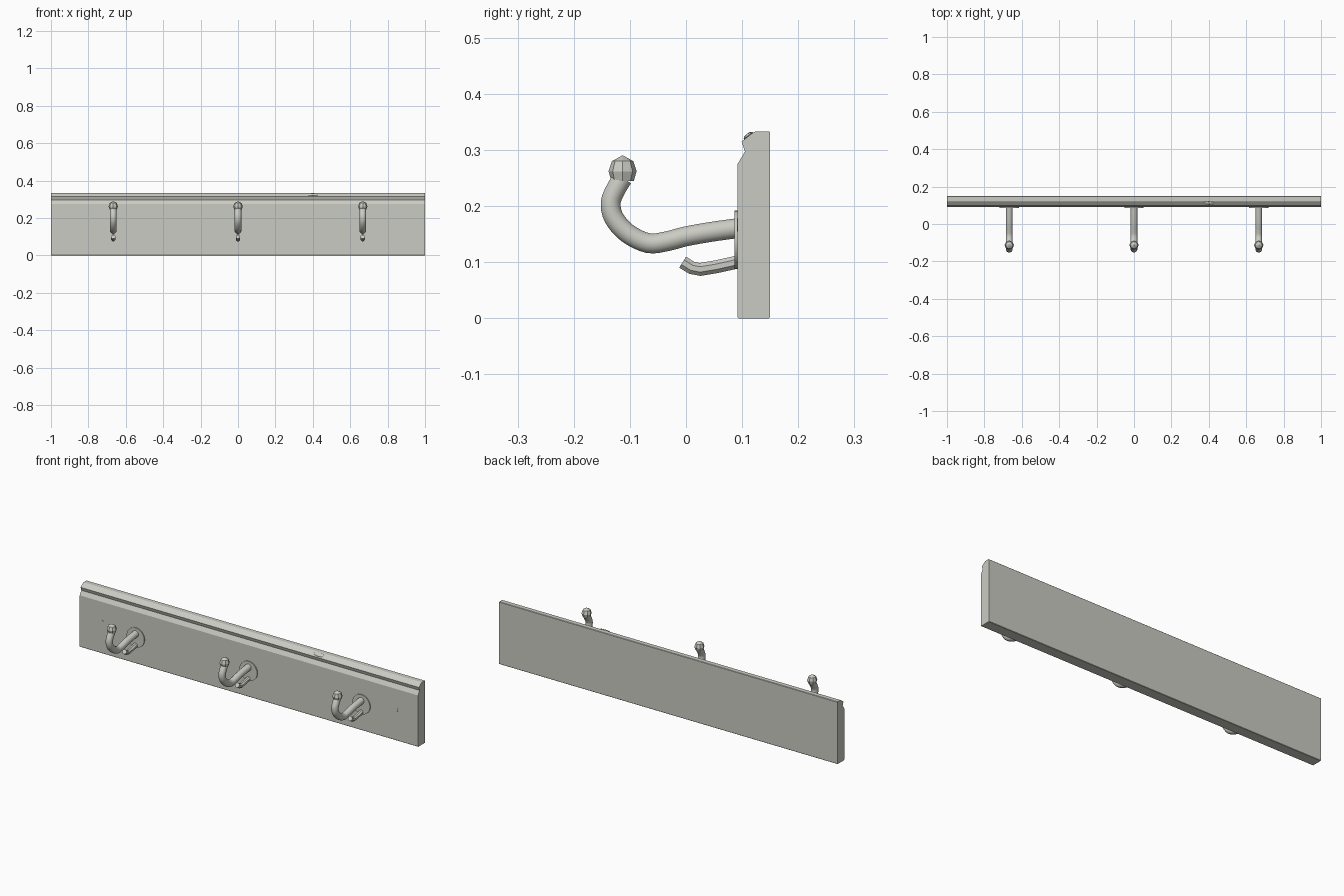
import bpy, bmesh, math
from mathutils import Vector, Matrix

if "Cube" in bpy.data.objects:
    bpy.data.objects.remove(bpy.data.objects["Cube"])

mat = bpy.data.materials.new("warm grey")
mat.diffuse_color = (0.60, 0.60, 0.55, 1)
mat.use_nodes = True
mat.node_tree.nodes["Principled BSDF"].inputs["Base Color"].default_value = mat.diffuse_color


def finish(bm, name, smooth=None):
    bmesh.ops.recalc_face_normals(bm, faces=bm.faces)
    me = bpy.data.meshes.new(name)
    bm.to_mesh(me)
    bm.free()
    me.materials.append(mat)
    ob = bpy.data.objects.new(name, me)
    bpy.context.collection.objects.link(ob)
    if smooth:
        bpy.ops.object.select_all(action='DESELECT')
        ob.select_set(True)
        bpy.context.view_layer.objects.active = ob
        bpy.ops.object.shade_smooth_by_angle(angle=math.radians(smooth))
    return ob


def loft(rings, name, smooth=None):
    """Skin a list of rings and cap both ends."""
    bm = bmesh.new()
    vs = [[bm.verts.new(p) for p in r] for r in rings]
    n = len(rings[0])
    for a, b in zip(vs, vs[1:]):
        for i in range(n):
            bm.faces.new((a[i], a[(i + 1) % n], b[(i + 1) % n], b[i]))
    bm.faces.new(vs[0])
    bm.faces.new(vs[-1])
    return finish(bm, name, smooth)


def spline(pts, steps):
    """Catmull-Rom samples through (y, z) points."""
    p = [Vector(q) for q in pts]
    p = [2 * p[0] - p[1]] + p + [2 * p[-1] - p[-2]]
    out = []
    for i in range(1, len(p) - 2):
        a, b, c, d = p[i - 1:i + 3]
        for k in range(steps):
            t = k / steps
            out.append(0.5 * (2 * b + (c - a) * t + (2 * a - 5 * b + 4 * c - d) * t * t
                              + (3 * b - a - 3 * c + d) * t ** 3))
    return out + [p[-2]]


def tube(x, pts, r, sides, steps, name, smooth):
    path = spline(pts, steps)
    rings = []
    for i, c in enumerate(path):
        t = (path[min(i + 1, len(path) - 1)] - path[max(i - 1, 0)]).normalized()
        ring = []
        for k in range(sides):
            a = 2 * math.pi * (k + 0.5) / sides
            u, v = r * math.cos(a), r * math.sin(a)
            ring.append((x + u, c.x - t.y * v, c.y + t.x * v))
        rings.append(ring)
    return loft(rings, name, smooth)


def disc(x, z, r, y0, y1, sides, name):
    bm = bmesh.new()
    m = Matrix.Translation((x, (y0 + y1) / 2, z)) @ Matrix.Rotation(math.pi / 2, 4, 'X')
    bmesh.ops.create_cone(bm, cap_ends=True, segments=sides, radius1=r, radius2=r,
                          depth=y1 - y0, matrix=m)
    return finish(bm, name, 40)


# moulded backboard
profile = [(0.15, 0.002), (0.15, 0.331), (0.148, 0.333), (0.124, 0.333), (0.117, 0.329),
           (0.099, 0.315), (0.105, 0.297), (0.092, 0.275), (0.092, 0.002), (0.094, 0),
           (0.148, 0)]
loft([[(x, y, z) for y, z in profile] for x in (-1, 1)], "backboard")

# three coat hooks
arm = [(0.095, 0.161), (0.045, 0.154), (0, 0.146), (-0.035, 0.137), (-0.068, 0.134),
       (-0.105, 0.152), (-0.129, 0.180), (-0.134, 0.207), (-0.125, 0.230), (-0.113, 0.250)]
lower = [(0.095, 0.101), (0.055, 0.092), (0.025, 0.087), (0.01, 0.090), (-0.006, 0.100)]
knob = [(0.245, 0.020), (0.262, 0.025), (0.280, 0.019), (0.290, 0.001)]
for i, x in enumerate((-0.667, 0, 0.667)):
    disc(x, 0.14, 0.052, 0.0865, 0.093, 32, f"hook_plate_{i}")
    tube(x, arm, 0.018, 16, 4, f"hook_arm_{i}", 40)
    tube(x, lower, 0.0125, 8, 1, f"lower_hook_{i}", None)
    rings = [[(x + r * math.cos(k * math.pi / 4), -0.113 + r * math.sin(k * math.pi / 4), z)
              for k in range(8)] for z, r in knob]
    loft(rings, f"hook_knob_{i}")

# wall screws near the ends
for x in (-0.87, 0.87):
    disc(x, 0.167, 0.012, 0.0905, 0.094, 12, "wall_screw")

# small raised button on the top moulding
bm = bmesh.new()
bmesh.ops.create_uvsphere(bm, u_segments=16, v_segments=8, radius=1,
                          matrix=Matrix.Translation((0.4, 0.111, 0.3255))
                          @ Matrix.Rotation(math.radians(38), 4, 'X')
                          @ Matrix.Diagonal((0.03, 0.010, 0.004, 1)))
finish(bm, "top_button", 40)
